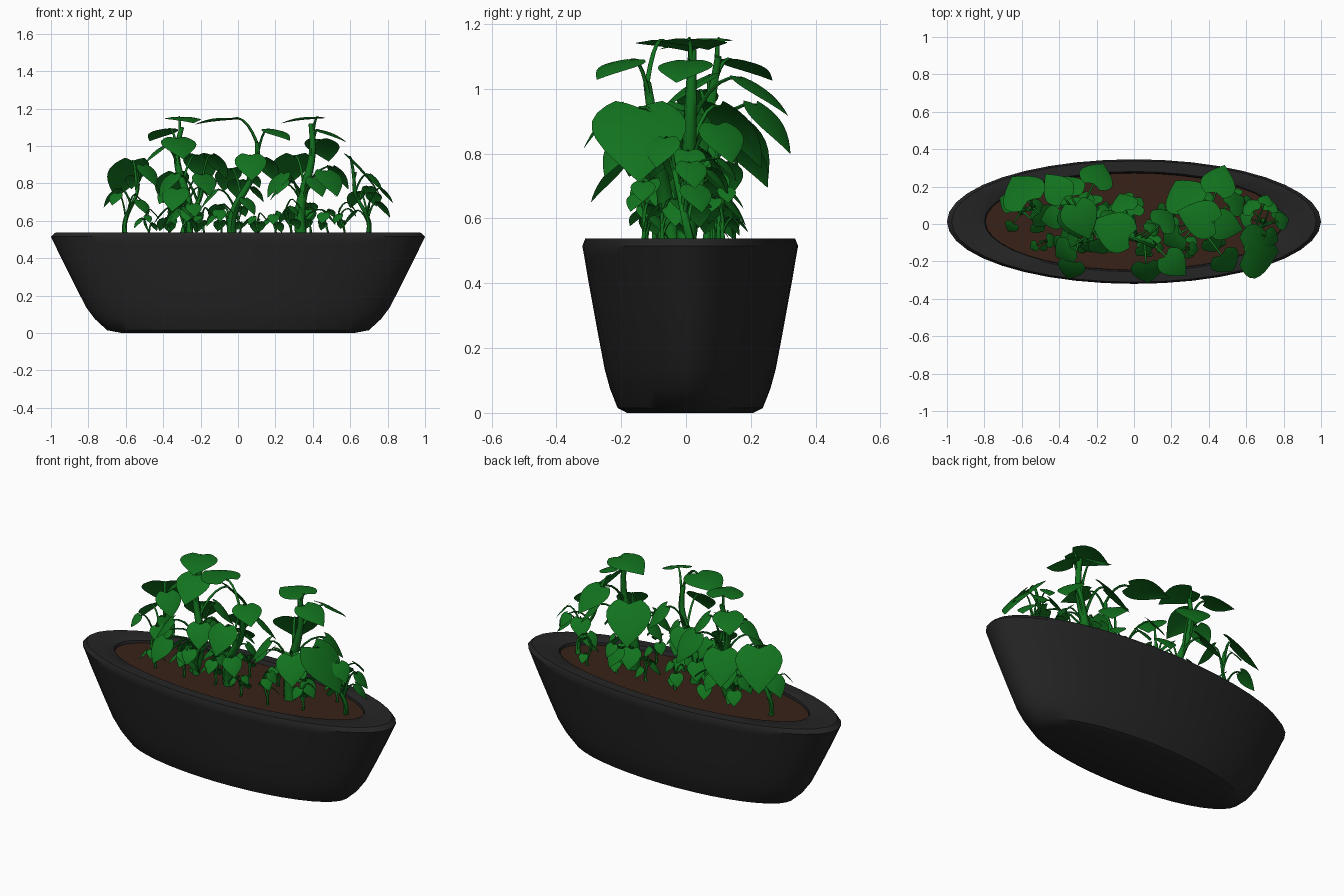
import bpy, bmesh, math, random
from mathutils import Vector

if "Cube" in bpy.data.objects:
    bpy.data.objects.remove(bpy.data.objects["Cube"])

random.seed(7)
CY = 0.013  # pot centre in y


def material(name, rgb):
    m = bpy.data.materials.new(name)
    m.diffuse_color = (*rgb, 1)
    m.use_nodes = True
    m.node_tree.nodes["Principled BSDF"].inputs["Base Color"].default_value = m.diffuse_color
    return m


def smooth(ob, angle):
    bpy.ops.object.select_all(action='DESELECT')
    bpy.context.view_layer.objects.active = ob
    ob.select_set(True)
    if ob.type == 'CURVE':
        bpy.ops.object.convert(target='MESH')
    bpy.ops.object.shade_smooth_by_angle(angle=math.radians(angle))


def add_object(data, name, mat, angle):
    ob = bpy.data.objects.new(name, data)
    bpy.context.collection.objects.link(ob)
    data.materials.append(mat)
    smooth(ob, angle)


def finish(bm, name, mat, angle=40):
    me = bpy.data.meshes.new(name)
    bm.to_mesh(me)
    bm.free()
    add_object(me, name, mat, angle)


def oval_loft(name, profile, mat, cap_end, n=40):
    """Loft oval rings; the y radius follows the x radius."""
    bm = bmesh.new()
    turns = [2 * math.pi * i / n for i in range(n)]
    loops = [[bm.verts.new((a * math.cos(t), CY + (.363 * a - .03) * math.sin(t), z))
              for t in turns] for a, z in profile]
    for lo, hi in zip(loops, loops[1:]):
        for i in range(n):
            j = (i + 1) % n
            bm.faces.new((lo[i], lo[j], hi[j], hi[i]))
    bm.faces.new(loops[0][::-1])
    if cap_end:
        bm.faces.new(loops[-1])
    finish(bm, name, mat)


black = material("pot_black", (.018, .018, .018))
brown = material("soil_brown", (.04, .016, .009))
green = material("leaf_green", (.006, .17, .013))

# Oval pot with a rounded lip, and the soil inside
oval_loft("pot", [(.62, 0), (.70, .015), (.765, .075), (.81, .135), (.87, .25), (.95, .41), (.985, .485),
                  (1, .515), (.975, .538), (.82, .538), (.80, .53), (.79, .48)], black, False)
oval_loft("soil", [(.795, .495), (.795, .515)], brown, True)

# Shared containers for foliage
leaf_bm = bmesh.new()
curve = bpy.data.curves.new("stems", 'CURVE')
curve.dimensions = '3D'
curve.bevel_depth = 1
curve.bevel_resolution = 1
curve.use_fill_caps = True


def tube(points, r0, r1):
    s = curve.splines.new('POLY')
    s.points.add(len(points) - 1)
    for i, p in enumerate(points):
        s.points[i].co = (*p, 1)
        s.points[i].radius = r0 + (r1 - r0) * i / (len(points) - 1)


def leaf(centre, az, pitch, size):
    """Heart-shaped leaf, folded on the midrib and drooping to the tip."""
    ca, sa, cp, sp = math.cos(az), math.sin(az), math.cos(pitch), math.sin(pitch)
    f, s = Vector((ca * cp, sa * cp, -sp)), Vector((-sa, ca, 0))
    up = f.cross(s)
    base = Vector(centre) - f * size * .45
    grid = []
    for i in range(10):
        t = (i / 9) ** 1.3
        w = .5 * math.sin(math.pi * (.06 + .94 * t) ** .65) + .006
        row = []
        for k in range(-2, 3):
            c = k / 2
            along = t - .12 * abs(c) * (1 - t) ** 2
            lift = .1 * t - .22 * t * t + w * (.12 * abs(c) - .2 * c * c)
            row.append(leaf_bm.verts.new(base + size * (f * along + s * c * w + up * lift)))
        grid.append(row)
    for a, b in zip(grid, grid[1:]):
        for i in range(4):
            leaf_bm.faces.new((a[i], b[i], b[i + 1], a[i + 1]))
    return base


def leaf_on(path, centre, size, drop=.1, az=None):
    """Leaf pointing away from its stem, joined by an arching stalk."""
    c = Vector(centre)
    a = min(path, key=lambda p: abs(p.z - (c.z - drop)))
    out = c - a
    if az is None:
        az = math.atan2(out.y, out.x)
    pitch = math.radians(max(2, min(45, (1.15 - c.z) * 190)))
    base = leaf(c, az, pitch, size)
    mid = a.lerp(base, .45)
    mid.z = max(a.z, base.z) + .02
    r = .004 + .02 * size
    ts = [i / 5 for i in range(6)]
    tube([a * (1 - t) ** 2 + mid * 2 * t * (1 - t) + base * t * t for t in ts], r, r * .6)


def stem(base, top, bend, r):
    """Stem rising from the soil with a gentle S-bend in x."""
    b, e = Vector((*base, .5)), Vector(top)
    path = []
    for i in range(17):
        t = i / 16
        p = b.lerp(e, t)
        p.x += bend * math.sin(2 * math.pi * t)
        path.append(p)
    tube(path, r, r * .4)
    return path


def plant(base, top, bend, r, leaves, low):
    path = stem(base, top, bend, r)
    for *c, size in leaves:
        leaf_on(path, c, size)
    # smaller leaves low on the same stem
    for k in range(low):
        a = k * 2.4 + random.random()
        d = random.uniform(.055, .1) + r * 2
        c = (base[0] + d * math.cos(a), base[1] + d * math.sin(a), random.uniform(.62, .82))
        leaf_on(path, c, random.uniform(.08, .13), .06)
    return path


# Three tall plants
plant((-.29, 0), (-.30, .1, 1.1), .03, .03, [
    (-.28, .02, 1.15, .2), (-.42, .2, 1.07, .17), (-.31, 0, 1.0, .19), (-.45, .03, .96, .13),
    (-.19, .27, .89, .19), (-.37, .2, .79, .2), (-.34, -.25, .72, .15)], 7)
plant((-.03, -.04), (.1, -.12, 1.02), -.03, .03, [
    (-.12, -.03, 1.145, .22), (.22, -.22, 1.07, .16), (.07, -.265, .895, .17),
    (-.06, .12, .83, .15), (.17, .03, .88, .16)], 7)
plant((.34, 0), (.39, .02, 1.12), -.02, .034, [
    (.34, .035, 1.15, .21), (.5, -.01, 1.065, .17), (.46, .24, .99, .19), (.26, .17, .87, .24),
    (.5, -.21, .81, .17), (.2, -.08, .8, .16), (.55, .12, .84, .15)], 7)

# Shorter plants near the ends and beside the left stem
plant((-.6, .06), (-.54, .1, .86), -.02, .015, [
    (-.61, .19, .84, .25), (-.47, .03, .85, .14), (-.66, -.02, .72, .08)], 4)
right = plant((.69, .02), (.63, -.06, .86), .025, .015, [
    (.8, .02, .74, .1), (.62, .1, .72, .11), (.73, .1, .72, .09)], 4)
leaf_on(right, (.685, -.145, .85), .29, az=0)
plant((-.25, -.03), (-.2, -.05, .85), -.02, .02, [
    (-.17, -.12, .8, .14), (-.38, -.15, .8, .15), (-.1, .02, .9, .16)], 5)

# Small seedlings scattered in two staggered rows
for i in range(12):
    x = -.48 + i * .095
    y = (.1 if i % 2 else -.1) + random.uniform(-.03, .03)
    h = random.uniform(.08, .17)
    path = stem((x, y), (x + random.uniform(-.03, .03), y, .53 + h), .01, .008)
    for k in range(4):
        a = k * 1.9 + random.random() * 2
        d = random.uniform(.035, .065)
        c = (x + d * math.cos(a), y + d * math.sin(a), .545 + h * (k + 1.2) / 4.5)
        leaf_on(path, c, random.uniform(.045, .085), .03)

finish(leaf_bm, "leaves", green, 60)
add_object(curve, "stems", green, 60)
